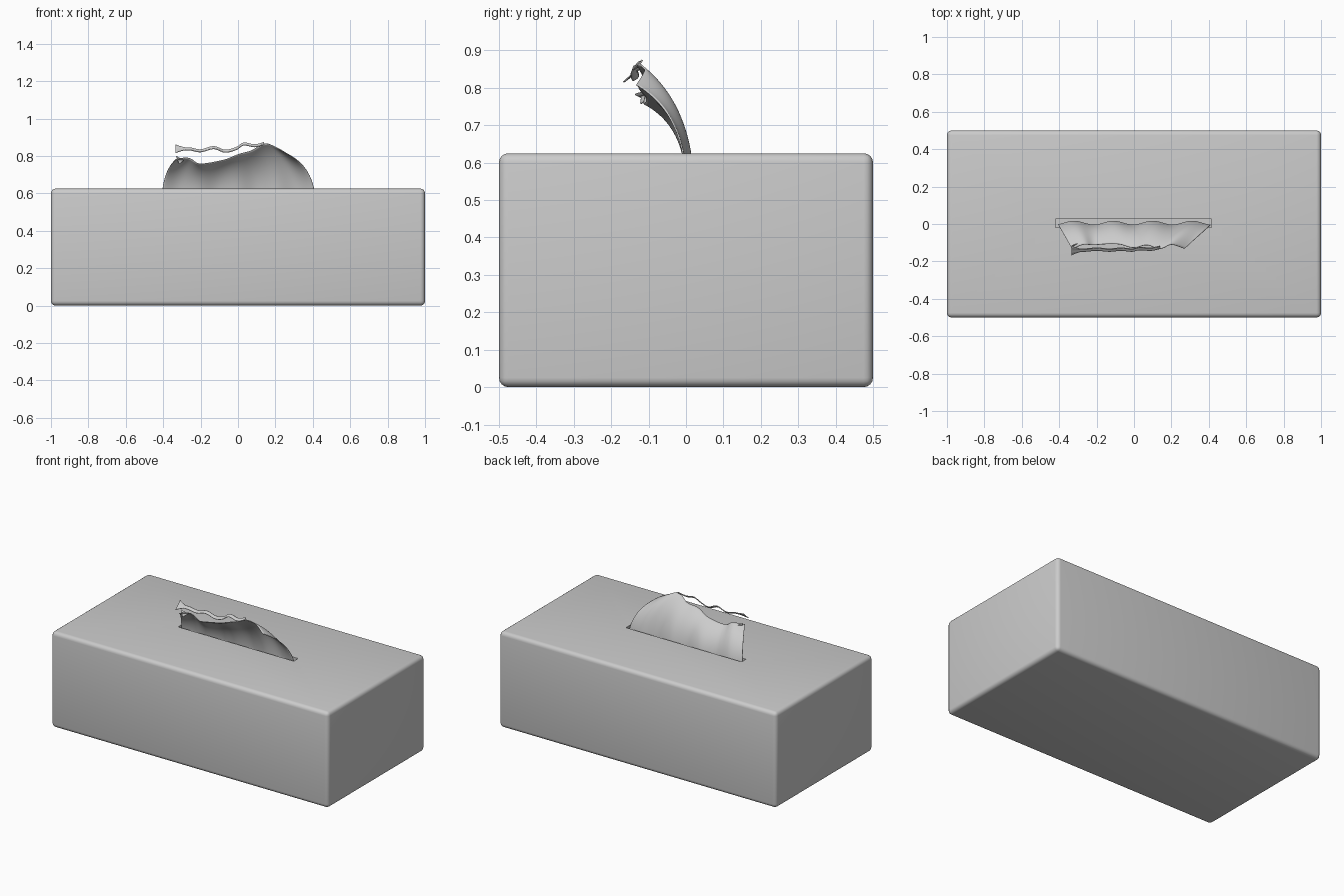
import bpy, bmesh, math
from mathutils import Vector

if "Cube" in bpy.data.objects:
    bpy.data.objects.remove(bpy.data.objects["Cube"])

H = 0.625


def make_object(name, bm):
    me = bpy.data.meshes.new(name)
    bmesh.ops.recalc_face_normals(bm, faces=bm.faces[:])
    bm.to_mesh(me)
    bm.free()
    ob = bpy.data.objects.new(name, me)
    bpy.context.collection.objects.link(ob)
    return ob


def block(name, lo, hi, bevel=0):
    bm = bmesh.new()
    bmesh.ops.create_cube(bm, size=1)
    for v in bm.verts:
        v.co = Vector([(l + h) / 2 + c * (h - l) for l, h, c in zip(lo, hi, v.co)])
    if bevel:
        bmesh.ops.bevel(bm, geom=bm.edges[:], offset=bevel, segments=4,
                        profile=0.5, affect='EDGES')
    return make_object(name, bm)


def smooth(ob, angle):
    bpy.ops.object.select_all(action='DESELECT')
    ob.select_set(True)
    bpy.context.view_layer.objects.active = ob
    bpy.ops.object.shade_smooth_by_angle(angle=math.radians(angle))


def spline(pts, t):
    """Catmull-Rom point along a list of points, t in 0..1."""
    f = t * (len(pts) - 1)
    i = min(int(f), len(pts) - 2)
    f -= i
    a, b, c, d = [Vector(pts[max(0, min(len(pts) - 1, i + k))]) for k in (-1, 0, 1, 2)]
    return 0.5 * (2 * b + (c - a) * f + (2 * a - 5 * b + 4 * c - d) * f ** 2
                  + (3 * b - a - 3 * c + d) * f ** 3)


def sheet(name, func, nu, nv, thick):
    bm = bmesh.new()
    g = [[bm.verts.new(func(i / nu, j / nv)) for j in range(nv + 1)] for i in range(nu + 1)]
    for i in range(nu):
        for j in range(nv):
            bm.faces.new((g[i][j], g[i + 1][j], g[i + 1][j + 1], g[i][j + 1]))
    ob = make_object(name, bm)
    m = ob.modifiers.new("thickness", 'SOLIDIFY')
    m.thickness, m.offset = thick, 0
    smooth(ob, 60)
    return ob


# Carton with rounded edges and a slot in the lid
box = block("tissue_carton", (-1, -0.5, 0), (1, 0.5, H), 0.025)
cutter = block("slot_cutter", (-0.42, -0.018, 0.33), (0.415, 0.027, 0.8))
cutter.hide_render = True
cutter.hide_set(True)
cut = box.modifiers.new("slot", 'BOOLEAN')
cut.object, cut.operation, cut.solver = cutter, 'DIFFERENCE', 'EXACT'
smooth(box, 35)

# Tissue sheet: rises from the slot and leans forward, with soft pleats
top_edge = [(-0.33, -0.13, 0.785), (-0.26, -0.115, 0.785), (-0.2, -0.105, 0.76),
            (-0.08, -0.115, 0.775), (0.0, -0.12, 0.81), (0.07, -0.12, 0.825),
            (0.14, -0.125, 0.868), (0.2, -0.118, 0.845), (0.27, -0.125, 0.81)]


def pleat(x):
    return 0.010 * math.cos(math.tau * (x + 0.32) / 0.21)


def tissue_point(u, v):
    x0 = -0.405 + 0.815 * u
    base = Vector((x0, 0.005, H - 0.02))
    if v < 0.2:
        p = base - Vector((0, 0, 0.15 * (1 - v / 0.2)))
        w = 0
    else:
        w = (v - 0.2) / 0.8
        tip = spline(top_edge, u)
        ctrl = Vector((0.85 * x0 + 0.15 * tip.x, -0.015,
                       base.z + 0.68 * (tip.z - base.z)))
        p = (1 - w) ** 2 * base + 2 * w * (1 - w) * ctrl + w * w * tip
    p.y += pleat(x0) * (1 - 0.3 * w)
    p.z += 0.25 * pleat(x0) * w * w
    return p


sheet("tissue_sheet", tissue_point, 80, 25, 0.004)

# Narrow curled hem, loose above the sheet and joined to it at the peak
hem_line = [(-0.335, -0.142, 0.838), (-0.26, -0.14, 0.838), (-0.2, -0.135, 0.828),
            (-0.13, -0.14, 0.845), (-0.07, -0.135, 0.826), (-0.01, -0.14, 0.84),
            (0.03, -0.132, 0.864), (0.09, -0.135, 0.855), (0.14, -0.125, 0.868)]


def hem_point(u, v):
    p = spline(hem_line, u)
    k = (v - 0.5) * (0.7 + 1.6 * max(0, 1 - u * 12))
    p.y += 0.022 * k + 0.004 * math.sin(math.pi * v)
    p.z += 0.020 * k
    return p


sheet("tissue_hem", hem_point, 60, 4, 0.004)

# Small upturned corner where the front flap ends on the left
def corner_point(u, v):
    a = Vector((-0.33, -0.115, 0.80))
    b = Vector((-0.29, -0.10, 0.775))
    c = Vector((-0.315, -0.122, 0.755))
    return a.lerp(b, u).lerp(c, v * 0.9)


sheet("tissue_corner", corner_point, 6, 4, 0.003)
